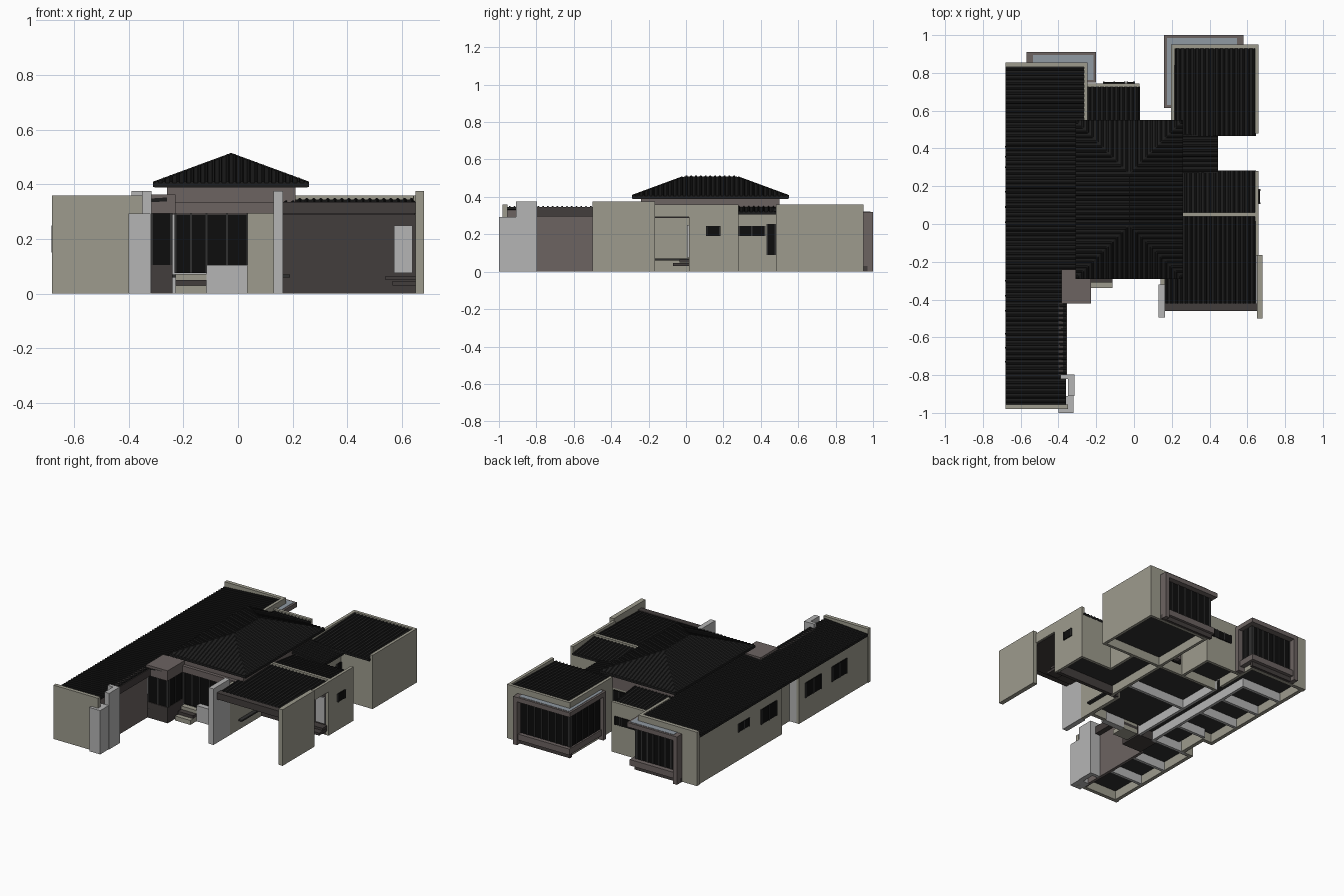
import bpy, bmesh
from mathutils import Vector as V

if "Cube" in bpy.data.objects:
    bpy.data.objects.remove(bpy.data.objects["Cube"])


def mat(name, r, g, b):
    m = bpy.data.materials.new(name)
    m.diffuse_color = (r, g, b, 1)
    m.use_nodes = True
    m.node_tree.nodes["Principled BSDF"].inputs["Base Color"].default_value = m.diffuse_color
    return m


GREEN = mat("sage_render", .34, .33, .27)
BROWN = mat("brown_render", .15, .125, .12)
DARK = mat("dark_brown", .055, .047, .045)
LIGHT = mat("light_render", .46, .46, .46)
ROOF = mat("roof_sheet", .012, .012, .012)
GLASS = mat("dark_glass", .004, .004, .004)
FRAME = mat("frame", .03, .03, .03)
CAP = mat("hood_cap", .28, .32, .36)


def finish(name, bm, m):
    bmesh.ops.recalc_face_normals(bm, faces=bm.faces)
    me = bpy.data.meshes.new(name)
    bm.to_mesh(me)
    bm.free()
    me.materials.append(m)
    ob = bpy.data.objects.new(name, me)
    bpy.context.collection.objects.link(ob)
    return ob


def box(name, x0, x1, y0, y1, z0, z1, m=GREEN):
    bm = bmesh.new()
    bmesh.ops.create_cube(bm, size=1)
    for v in bm.verts:
        v.co = (x1 if v.co.x > 0 else x0, y1 if v.co.y > 0 else y0, z1 if v.co.z > 0 else z0)
    return finish(name, bm, m)


def slope(name, start, end, up, z0, z1, hip=False, pitch=.025):
    """Ribbed roof plane: eave start->end, rising along the plan vector up."""
    a, b, u = V((*start, z0)), V((*end, z0)), V((*up, z1 - z0))
    run, length = V(up).length, (b - a).length
    d = (b - a) / length
    inset = d * run if hip else V((0, 0, 0))
    bm = bmesh.new()
    top = [a, b, b + u - inset, a + u + inset]
    if (top[2] - top[3]).length < .02:
        top = [a, b, (top[2] + top[3]) / 2]
    hi = [bm.verts.new(p) for p in top]
    lo = [bm.verts.new(p - V((0, 0, .014))) for p in top]
    bm.faces.new(hi)
    bm.faces.new(lo[::-1])
    for i in range(len(hi)):
        j = (i + 1) % len(hi)
        bm.faces.new((hi[i], lo[i], lo[j], hi[j]))
    n = int(length / pitch)
    for i in range(n):
        s = (i + .5) * length / n
        f = min(s, length - s, run) / run if hip else 1
        p = a + d * s
        ring = []
        for q in (p, p + u * f):
            ring.append([bm.verts.new(q + d * o + V((0, 0, h)))
                         for o, h in ((-.006, 0), (-.003, .005), (.003, .005), (.006, 0))])
        for k in range(3):
            bm.faces.new((ring[0][k], ring[0][k + 1], ring[1][k + 1], ring[1][k]))
        bm.faces.new(ring[0])
        bm.faces.new(ring[1])
    return finish(name, bm, ROOF)


def window(name, x0, x1, y0, y1, z0, z1, panes=1):
    """Dark glass panel with upright bars along its long plan side."""
    box(name + "_glass", x0, x1, y0, y1, z0, z1, GLASS)
    for i in range(panes + 1):
        t, w, e = i / panes, .004, .003
        if x1 - x0 > y1 - y0:
            c = x0 + (x1 - x0) * t
            box(name + "_bar", c - w, c + w, y0 - e, y1 + e, z0, z1, FRAME)
        else:
            c = y0 + (y1 - y0) * t
            box(name + "_bar", x0 - e, x1 + e, c - w, c + w, z0, z1, FRAME)


def corner_bay(name, x_end, x_out, x_in, y_in, y_out, y_end):
    """Framed window that wraps a back corner of the house."""
    s = 1 if x_out > x_in else -1

    def bx(n, xa, xb, *r):
        box(name + n, min(xa, xb), max(xa, xb), *r)
    for n, z0, z1, k in (("_hood", .29, .32, 0), ("_sill", .03, .07, .012)):
        bx(n + "_back", x_end, x_out - s * k, y_in, y_out - k, z0, z1, BROWN)
        bx(n + "_side", x_in, x_out - s * k, y_end, y_in, z0, z1, BROWN)
    bx("_base", x_end, x_in + s * .015, y_in, y_in + .02, 0, .03, DARK)
    bx("_post_back", x_end, x_end - s * -.03, y_in, y_out, 0, .32, BROWN)
    bx("_post_side", x_in, x_out, y_end, y_end + .03, 0, .32, BROWN)
    bx("_cap_back", x_end + s * .035, x_out - s * .014, y_in, y_out - .014, .32, .322, CAP)
    bx("_cap_side", x_in, x_out - s * .014, y_end + .015, y_in, .32, .322, CAP)
    xs = sorted((x_end + s * .03, x_in + s * .01))
    window(name + "_back", *xs, y_in, y_in + .012, .07, .29, 7)
    xs = sorted((x_in, x_in + s * .012))
    window(name + "_side", *xs, y_end + .03, y_in + .01, .07, .29, 5)


# Long west wing: walls, recess, parapets
for y0, y1 in ((-.98, -.23), (-.05, .85)):
    box("west_wall", -.675, -.65, y0, y1, 0, .318)
box("recess_back", -.605, -.58, -.25, -.03, 0, .318)
for y in (-.255, -.05):
    box("recess_side", -.675, -.58, y, y + .025, 0, .318)
box("west_front_parapet", -.68, -.35, -.98, -.955, 0, .36)
box("west_back_parapet", -.68, -.25, .83, .855, 0, .36)
box("west_inner_parapet", -.265, -.245, .54, .855, 0, .36)
box("west_court_wall", -.41, -.39, -.955, -.4, 0, .33, BROWN)
box("west_court_fascia", -.4, -.355, -.8, -.42, .295, .345, DARK)
for y0, y1, z0, z1 in ((.3, .41, .19, .245), (.01, .17, .15, .25), (-.46, -.3, .15, .25), (-.73, -.58, .15, .25)):
    window("west_window", -.679, -.645, y0, y1, z0, z1, 2)
slope("west_roof_front", (-.68, -.955), (-.68, -.42), (.32, 0), .326, .346)
slope("west_roof_back", (-.68, -.42), (-.68, .83), (.42, 0), .326, .352)

# Front corner piers
box("front_pier_low", -.4, -.32, -1, -.91, 0, .293, LIGHT)
box("front_pier_high", -.35, -.316, -.91, -.8, 0, .375, LIGHT)
box("front_pier_return", -.39, -.316, -.82, -.797, 0, .375, LIGHT)

# Central hall under the hip roof
box("hall_front_upper", -.26, .21, -.24, -.22, .29, .39, BROWN)
box("hall_back_upper", -.26, .21, .48, .5, .29, .39, BROWN)
for x in (-.26, .19):
    box("hall_side_upper", x, x + .02, -.24, .5, .29, .39, BROWN)
box("hall_back_wall", -.26, .21, .48, .5, 0, .29)
box("hall_east_wall", .19, .21, .02, .5, 0, .29)
box("hall_west_wall", -.26, -.24, -.24, .5, 0, .29, LIGHT)
window("garden_door", .05, .18, .495, .508, .07, .28, 3)
box("hip_soffit", -.305, .255, -.285, .545, .388, .4, DARK)
x0, x1, y0, y1, ze, zr = -.31, .26, -.29, .55, .405, .51
for s, e, u in (((x0, y0), (x1, y0), (0, .285)), ((x1, y0), (x1, y1), (-.285, 0)),
                ((x1, y1), (x0, y1), (0, -.285)), ((x0, y1), (x0, y0), (.285, 0))):
    slope("hip_roof", s, e, u, ze, zr, hip=True)

# Entrance front: corner bay, glazed door, steps, screen wall
box("bay_hood", -.385, -.228, -.42, -.24, .293, .362, BROWN)
box("bay_base", -.39, -.24, -.4, -.24, 0, .105, DARK)
window("bay_front", -.385, -.245, -.395, -.38, .105, .295, 2)
window("bay_side", -.257, -.243, -.39, -.24, .105, .295, 2)
box("entrance_beam", -.228, .165, -.262, -.23, .293, .336, BROWN)
window("entrance_door", -.228, -.115, -.24, -.228, .075, .293, 2)
window("entrance_window", -.115, .035, -.24, -.228, .1, .293, 2)
box("entrance_screen", -.115, .035, -.275, -.235, 0, .105, LIGHT)
box("entrance_step_low", -.228, -.115, -.34, -.24, 0, .03)
box("entrance_step_mid", -.228, -.115, -.31, -.24, .03, .05, DARK)
box("entrance_step_top", -.228, -.115, -.275, -.24, .05, .072)
box("entrance_wall", .035, .16, -.25, -.225, 0, .3)
box("carport_west_wall", .14, .165, -.32, .03, 0, .33)
box("carport_pier", .13, .165, -.495, -.32, 0, .375, LIGHT)

# Open carport and east rooms
box("carport_end_wall", .65, .68, -.5, -.165, 0, .375)
box("carport_fascia", .165, .65, -.46, -.42, .293, .336, DARK)
box("carport_ceiling", .165, .648, -.42, .03, .288, .298, DARK)
box("carport_back_wall", .16, .65, .015, .04, 0, .31, DARK)
box("carport_parapet", .21, .655, .04, .06, .29, .36)
box("side_door", .57, .638, .005, .02, .075, .25, LIGHT)
box("side_step_low", .565, .65, -.07, .015, .03, .047, DARK)
box("side_step_top", .54, .65, -.035, .015, .05, .065, DARK)
box("opening_beam", .642, .66, -.17, .02, .293, .36)
box("east_wall", .64, .66, .015, .28, 0, .36)
window("east_window", .645, .666, .11, .18, .19, .245)
box("east_back_wall", .42, .66, .26, .28, 0, .315)
box("link_wall", .405, .425, .26, .49, 0, .305)
window("link_window", .42, .43, .285, .42, .19, .245, 2)
window("link_door", .42, .43, .435, .478, .09, .255)
slope("carport_roof", (.162, -.425), (.648, -.425), (0, .465), .33, .345)
slope("east_roof", (.645, .282), (.21, .282), (0, -.222), .318, .345)
slope("link_roof", (.445, .27), (.445, .48), (-.235, 0), .32, .345)

# Back east room
box("back_room_east", .64, .66, .48, .945, 0, .36)
box("back_room_back", .2, .66, .93, .95, 0, .36)
box("back_room_west", .195, .215, .48, .95, 0, .36)
box("back_room_front", .2, .66, .48, .5, 0, .33)
slope("back_room_roof", (.205, .465), (.645, .465), (0, .468), .335, .35)
corner_bay("east_bay", .58, .16, .195, .95, 1.0, .615)

# Back centre room and west corner bay
box("centre_back_wall", -.25, .03, .725, .745, 0, .335)
box("centre_side_wall", .01, .03, .5, .745, 0, .32)
window("centre_window", -.16, -.05, .735, .751, .19, .245, 2)
window("centre_small_window", -.035, .0, .735, .751, .19, .245)
slope("centre_roof", (.032, .728), (-.245, .728), (0, -.24), .322, .345)
corner_bay("west_bay", -.57, -.2, -.245, .855, .91, .748)

# Raised floors and interior partitions
for n, r in (("west", (-.56, -.26, -.4, .83)), ("west_edge_a", (-.65, -.56, -.03, .83)),
             ("west_edge_b", (-.65, -.41, -.955, -.25)), ("hall", (-.24, .19, -.23, .48)),
             ("east", (.21, .64, .04, .26)), ("link", (.21, .41, .26, .48)),
             ("back_room", (.215, .64, .5, .93)), ("centre", (-.245, .01, .5, .725))):
    box(n + "_floor", *r, .06, .07, FRAME)
for y in (-.72, -.5, -.25, -.02, .2, .41, .62):
    box("partition", -.655 if y not in (-.02,) else -.58, -.4 if y < -.3 else -.36, y, y + .02, 0, .3, LIGHT)
box("corridor_wall", -.37, -.35, -.25, .64, 0, .3, LIGHT)
box("hall_partition", -.24, .19, .17, .19, 0, .29, LIGHT)
